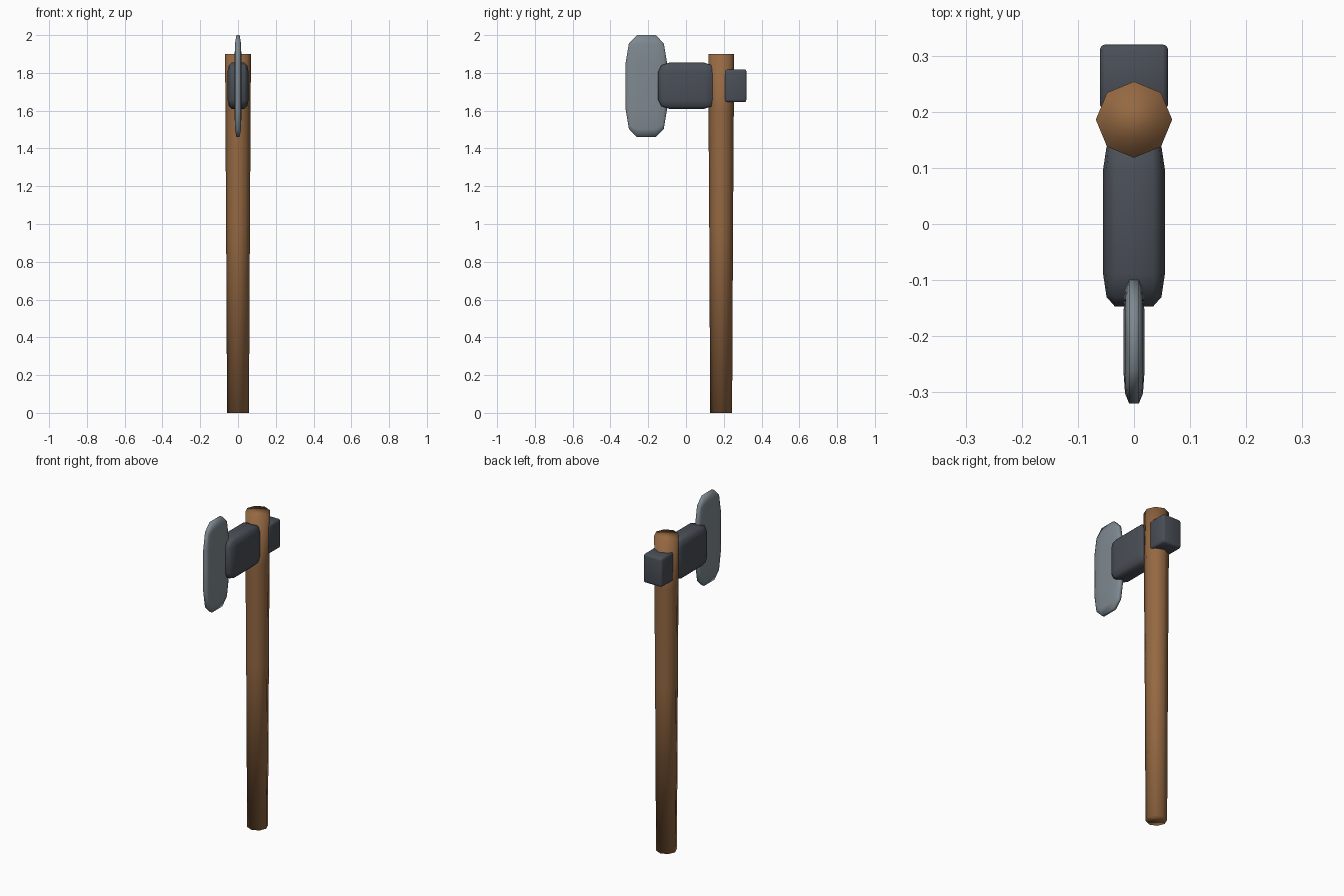
import bpy, bmesh, math

if "Cube" in bpy.data.objects:
    bpy.data.objects.remove(bpy.data.objects["Cube"])


def material(name, rgb):
    m = bpy.data.materials.new(name)
    m.diffuse_color = (*rgb, 1)
    m.use_nodes = True
    m.node_tree.nodes["Principled BSDF"].inputs["Base Color"].default_value = m.diffuse_color
    return m


wood = material("wood", (0.30, 0.14, 0.055))
iron = material("dark_iron", (0.068, 0.078, 0.095))
steel = material("steel", (0.21, 0.25, 0.28))


def finish(bm, name, mat):
    bmesh.ops.recalc_face_normals(bm, faces=bm.faces)
    for f in bm.faces:
        f.smooth = True
    me = bpy.data.meshes.new(name)
    bm.to_mesh(me)
    bm.free()
    me.materials.append(mat)
    ob = bpy.data.objects.new(name, me)
    bpy.context.collection.objects.link(ob)
    return ob


def rounded_block(name, mat, centre, half, bevel):
    """Cube bevelled at unit size, then stretched so the rounding scales too."""
    bm = bmesh.new()
    bmesh.ops.create_cube(bm, size=2)
    bmesh.ops.bevel(bm, geom=bm.edges[:], offset=bevel, segments=2,
                    profile=0.5, affect='EDGES')
    bmesh.ops.scale(bm, vec=half, verts=bm.verts)
    bmesh.ops.translate(bm, vec=centre, verts=bm.verts)
    return finish(bm, name, mat)


# Handle: tapered eight-sided shaft
bm = bmesh.new()
rings = []
for z, r in [(0, 0.058), (1.0, 0.063), (1.6, 0.067), (1.9, 0.068)]:
    rings.append([bm.verts.new((r * math.cos(i * math.pi / 4),
                                0.186 + r * math.sin(i * math.pi / 4), z))
                  for i in range(8)])
for a, b in zip(rings, rings[1:]):
    for i in range(8):
        j = (i + 1) % 8
        bm.faces.new((a[i], a[j], b[j], b[i]))
bm.faces.new(rings[0][::-1])
bm.faces.new(rings[-1])
finish(bm, "handle", wood)

# Axe head, rear poll and blade
rounded_block("axe_head", iron, (0, 0.004, 1.732), (0.055, 0.151, 0.122), 0.38)
rounded_block("poll", iron, (0, 0.262, 1.732), (0.061, 0.058, 0.087), 0.16)
rounded_block("blade", steel, (0, -0.21, 1.73), (0.019, 0.11, 0.27), 0.55)
